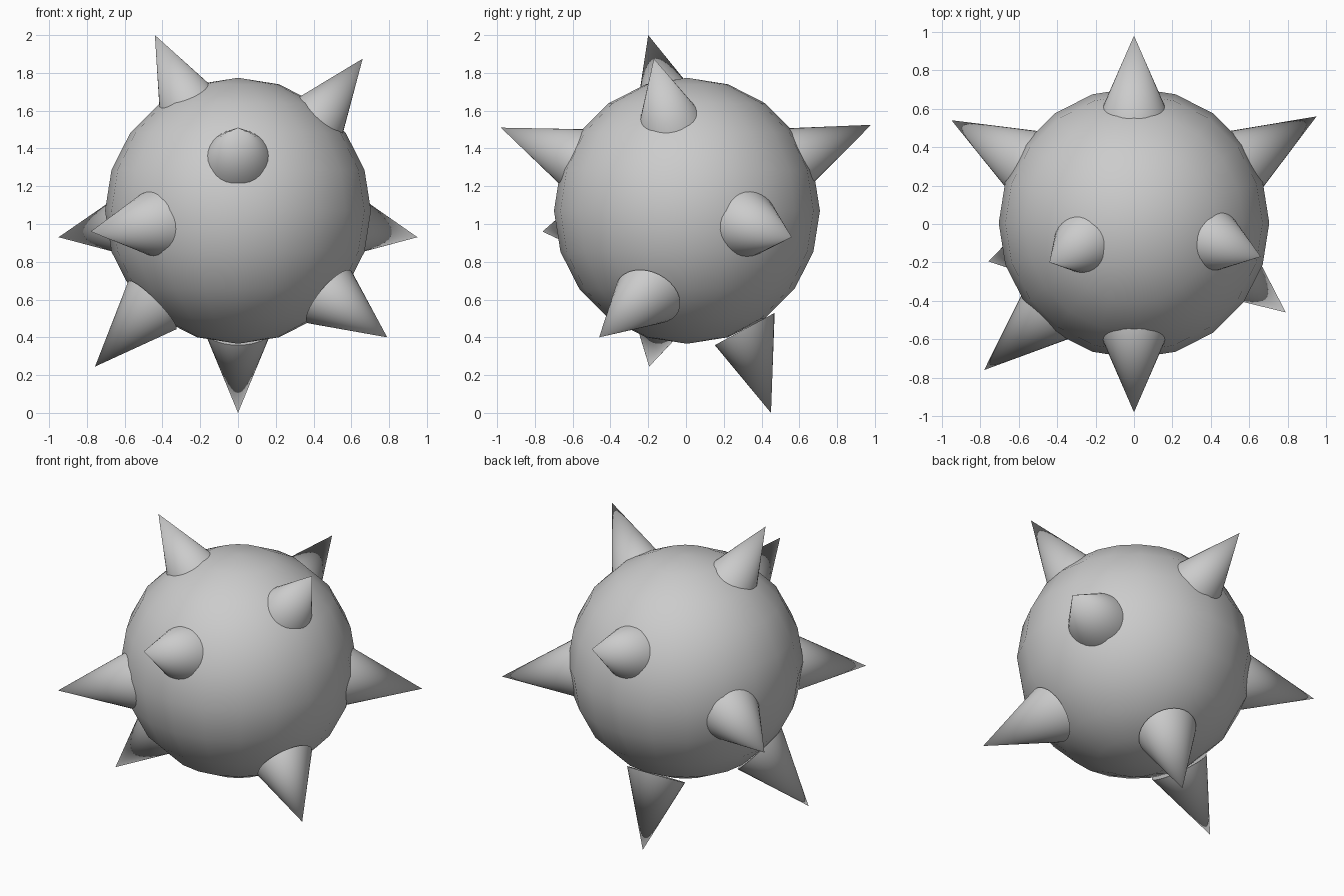
import bpy, bmesh, math
from mathutils import Vector

if "Cube" in bpy.data.objects:
    bpy.data.objects.remove(bpy.data.objects["Cube"])

HUB = Vector((0, 0, 1.02))      # point the spike bases face away from
SPIKE_R = 0.18
SIDES = 32


def shade(obj, angle):
    bpy.ops.object.select_all(action='DESELECT')
    obj.select_set(True)
    bpy.context.view_layer.objects.active = obj
    bpy.ops.object.shade_smooth_by_angle(angle=math.radians(angle))


def spike(name, base, tip):
    """Slightly leaning cone: round base facing out from the hub, apex at tip."""
    base, tip = Vector(base), Vector(tip)
    turn = (base - HUB).to_track_quat('Z', 'Y')
    bm = bmesh.new()
    ring = []
    for i in range(SIDES):
        a = 2 * math.pi * i / SIDES
        ring.append(bm.verts.new(base + turn @ Vector((SPIKE_R * math.cos(a), SPIKE_R * math.sin(a), 0))))
    apex = bm.verts.new(tip)
    bm.faces.new(ring[::-1])
    for i in range(SIDES):
        bm.faces.new((ring[i], ring[(i + 1) % SIDES], apex))
    mesh = bpy.data.meshes.new(name)
    bm.to_mesh(mesh)
    bm.free()
    obj = bpy.data.objects.new(name, mesh)
    bpy.context.collection.objects.link(obj)
    shade(obj, 40)


# Round body, low side count with smooth shading
bpy.ops.mesh.primitive_uv_sphere_add(segments=20, ring_count=10, radius=0.704, location=(0, 0.005, 1.07))
body = bpy.context.object
body.name = "body"
shade(body, 60)

# Spikes: base centre, tip
spikes = {
    "spike_top_left": ((-0.245, -0.085, 1.606), (-0.44, -0.20, 2.00)),
    "spike_top_right": ((0.394, -0.074, 1.518), (0.66, -0.17, 1.875)),
    "spike_front": ((0, -0.556, 1.345), (0, -0.98, 1.51)),
    "spike_back": ((0, 0.56, 1.349), (0, 0.98, 1.525)),
    "spike_front_left": ((-0.44, -0.463, 1.008), (-0.78, -0.76, 0.96)),
    "spike_lower_right": ((0.483, -0.202, 0.615), (0.79, -0.46, 0.40)),
    "spike_lower_left": ((-0.454, -0.12, 0.57), (-0.757, -0.195, 0.245)),
    "spike_back_right": ((0.565, 0.324, 1.007), (0.95, 0.56, 0.93)),
    "spike_back_left": ((-0.56, 0.324, 1.007), (-0.95, 0.54, 0.93)),
    "spike_bottom": ((0, 0.311, 0.444), (0, 0.45, 0.0)),
}
for name, (base, tip) in spikes.items():
    spike(name, base, tip)
